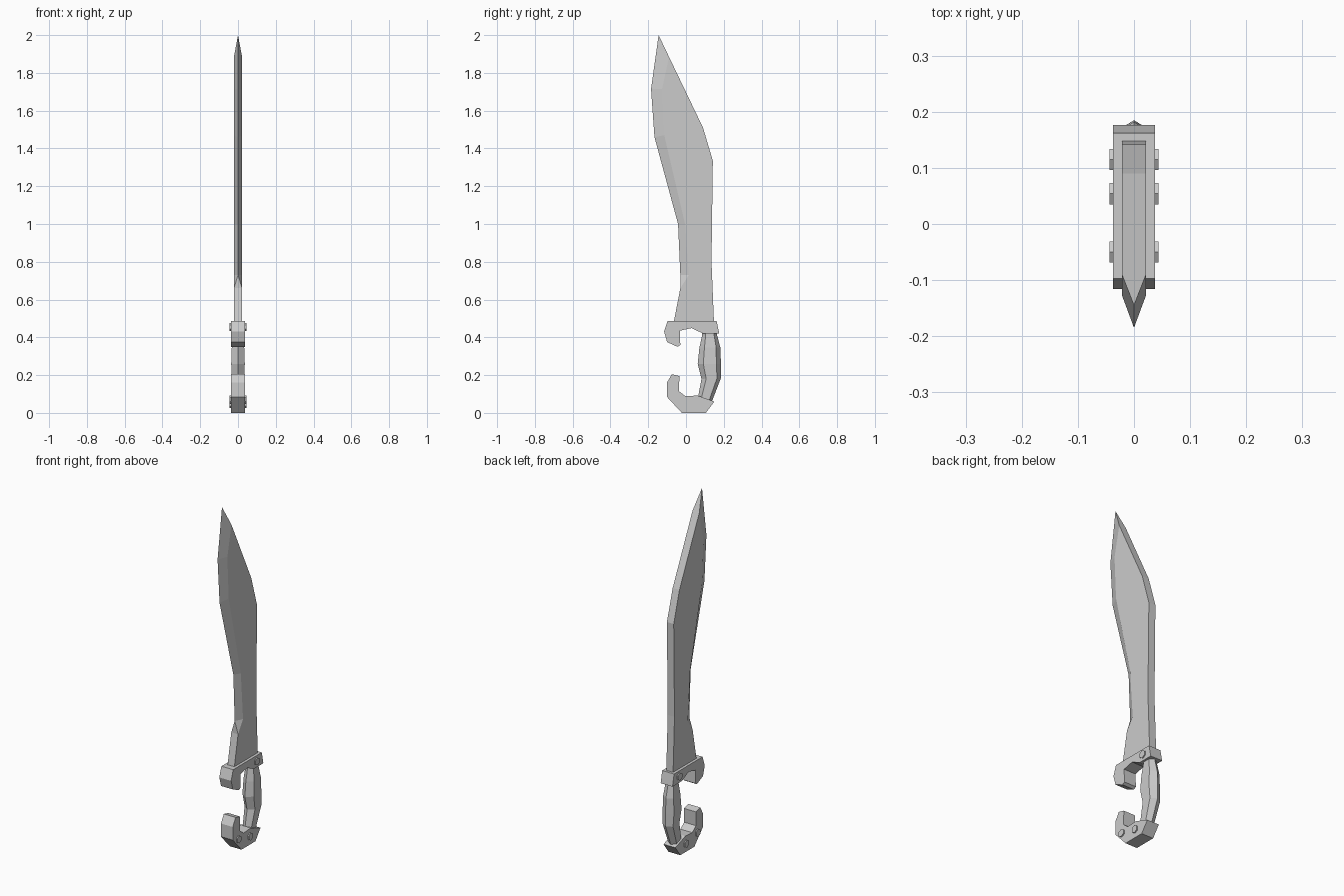
import bpy, bmesh, math

if "Cube" in bpy.data.objects:
    bpy.data.objects.remove(bpy.data.objects["Cube"])


def finish(bm, name):
    bmesh.ops.recalc_face_normals(bm, faces=bm.faces)
    me = bpy.data.meshes.new(name)
    bm.to_mesh(me)
    bm.free()
    ob = bpy.data.objects.new(name, me)
    bpy.context.collection.objects.link(ob)
    return ob


def plate(name, profile, half):
    """Extrude a (y, z) profile symmetrically along x."""
    bm = bmesh.new()
    face = bm.faces.new([bm.verts.new((-half, y, z)) for y, z in profile])
    ext = bmesh.ops.extrude_face_region(bm, geom=[face])
    moved = [v for v in ext["geom"] if isinstance(v, bmesh.types.BMVert)]
    bmesh.ops.translate(bm, verts=moved, vec=(2 * half, 0, 0))
    return finish(bm, name)


# Blade: flat cheeks, flat spine and a bevelled cutting edge
T = 0.0215
root = [(-0.065, 0.48), (-0.03, 0.66)]
edge = [(-0.03, 0.73), (-0.042, 1.0), (-0.167, 1.46), (-0.185, 1.715), (-0.145, 2.0)]
inner = [(0.015, 0.73), (-0.005, 1.0), (-0.115, 1.47), (-0.127, 1.715), (-0.09, 1.885)]
spine = [(0.09, 1.51), (0.142, 1.335), (0.135, 0.8), (0.148, 0.48)]
bm = bmesh.new()
E = [bm.verts.new((0, y, z)) for y, z in edge]
cheeks = []
for s in (-T, T):
    R, I, S = [[bm.verts.new((s, y, z)) for y, z in pts] for pts in (root, inner, spine)]
    bm.faces.new(R + I + S)
    bm.faces.new((R[1], E[0], I[0]))
    for k in range(len(E) - 1):
        bm.faces.new((E[k], E[k + 1], I[k + 1], I[k]))
    cheeks.append((R, I, S))
(Ra, Ia, Sa), (Rb, Ib, Sb) = cheeks
bm.faces.new((Ra[0], Rb[0], Rb[1], Ra[1]))
bm.faces.new((Ra[1], Rb[1], E[0]))
bm.faces.new((Ia[-1], Ib[-1], E[-1]))
back_a, back_b = [Ia[-1]] + Sa + [Ra[0]], [Ib[-1]] + Sb + [Rb[0]]
for k in range(len(back_a) - 1):
    bm.faces.new((back_a[k], back_a[k + 1], back_b[k + 1], back_b[k]))
finish(bm, "blade")

# Hooked guard and hooked pommel
plate("guard", [(-0.097, 0.487), (0.162, 0.487), (0.176, 0.42), (0.09, 0.42),
                (0.03, 0.449), (-0.033, 0.435), (-0.03, 0.36), (-0.045, 0.35),
                (-0.1, 0.375), (-0.116, 0.43)], 0.0375)
plate("pommel", [(-0.022, 0), (0.105, 0), (0.15, 0.06), (0.06, 0.092),
                 (-0.003, 0.088), (-0.037, 0.115), (-0.035, 0.195), (-0.075, 0.205),
                 (-0.101, 0.16), (-0.101, 0.085)], 0.0375)

# Grip: six-sided sections, each given by its front and back (y, z)
sections = [((0.085, 0.43), (0.162, 0.43)), ((0.085, 0.41), (0.165, 0.41)),
            ((0.071, 0.345), (0.182, 0.345)), ((0.062, 0.26), (0.185, 0.26)),
            ((0.082, 0.18), (0.185, 0.185)), ((0.063, 0.08), (0.135, 0.055))]
widths = [0.025, 0.026, 0.033, 0.036, 0.033, 0.027]
ring_shape = [(0, 0), (1, 0.24), (1, 0.8), (0, 1), (-1, 0.8), (-1, 0.24)]
bm = bmesh.new()
rings = []
for (f, b), w in zip(sections, widths):
    rings.append([bm.verts.new((u * w, f[0] + (b[0] - f[0]) * t, f[1] + (b[1] - f[1]) * t))
                  for u, t in ring_shape])
for r0, r1 in zip(rings, rings[1:]):
    for k in range(6):
        bm.faces.new((r0[k], r0[(k + 1) % 6], r1[(k + 1) % 6], r1[k]))
bm.faces.new(rings[0])
bm.faces.new(rings[-1])
finish(bm, "grip")

# Hexagonal rivets running through guard and pommel
for name, y, z in (("guard_rivet", 0.115, 0.455), ("pommel_rivet_front", -0.05, 0.07),
                   ("pommel_rivet_back", 0.054, 0.047)):
    hexagon = [(y + 0.022 * math.sin(k * math.pi / 3), z + 0.022 * math.cos(k * math.pi / 3))
               for k in range(6)]
    plate(name, hexagon, 0.0438)
